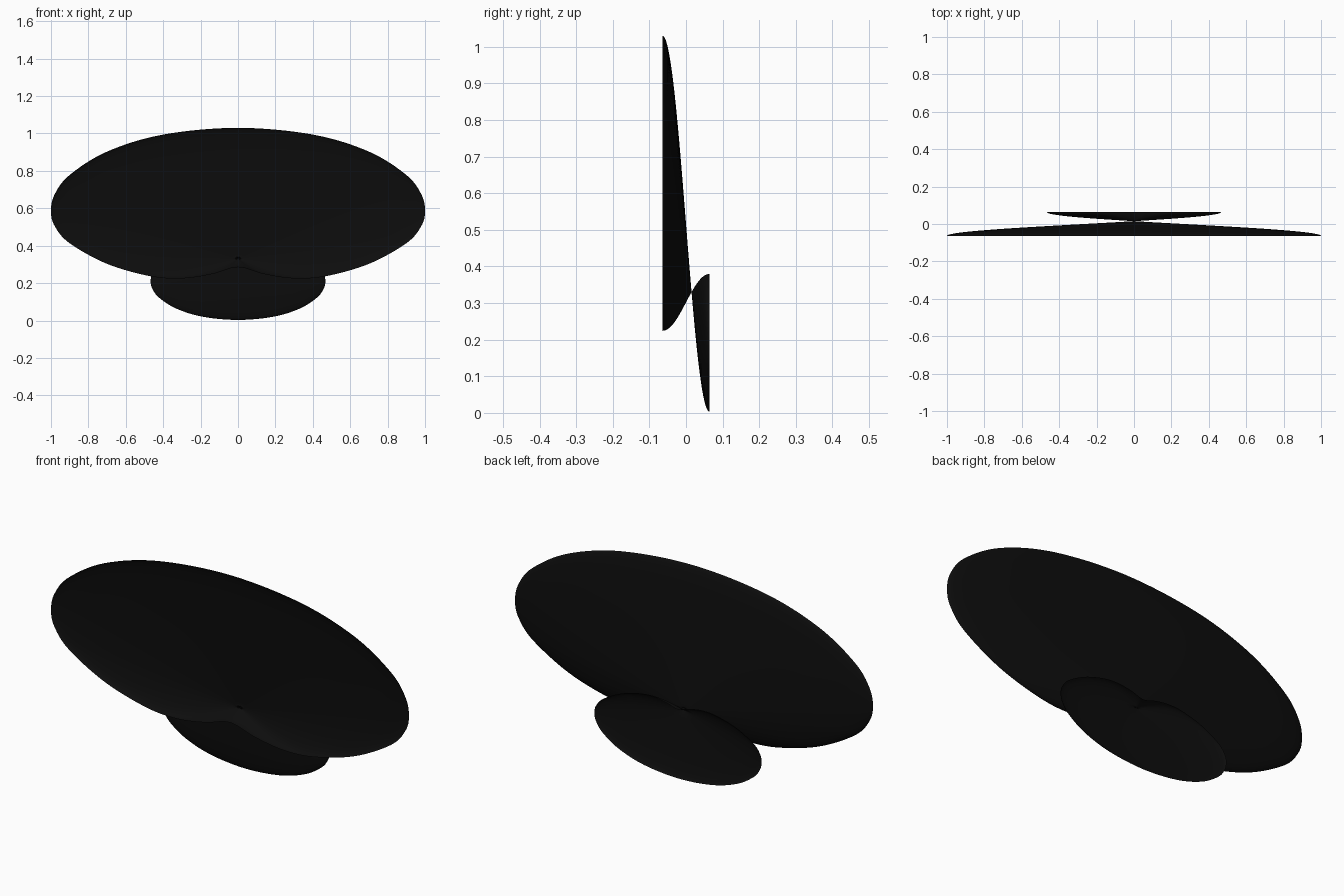
import bpy, bmesh, math
from mathutils import Vector

if "Cube" in bpy.data.objects:
    bpy.data.objects.remove(bpy.data.objects["Cube"])

PINCH_Z = 0.33      # height where the sheet narrows to a point
HALF_Y = 0.064      # half depth
RINGS, STEPS = 40, 8

# Right half of the rim outline (x, z relative to the pinch), dented at the bottom
half = [(0, .70), (.4, .664), (.7, .573), (.9, .448), (.98, .345), (1, .256),
        (.98, .175), (.9, .083), (.7, -.027), (.47, -.093), (.3, -.105),
        (.14, -.082), (0, -.045)]
ctrl = [Vector(p) for p in half] + [Vector((-x, z)) for x, z in half[-2:0:-1]]


def smooth_loop(pts, steps):
    """Closed Catmull-Rom curve through the points."""
    out, n = [], len(pts)
    for i in range(n):
        a, b, c, d = (pts[(i + k) % n] for k in (-1, 0, 1, 2))
        for s in range(steps):
            t = s / steps
            out.append(0.5 * (2 * b + (c - a) * t + (2 * a - 5 * b + 4 * c - d) * t * t
                              + (3 * b - a - 3 * c + d) * t ** 3))
    return out


rim = smooth_loop(ctrl, STEPS)

# Double flared dish: rim scaled by a cosine from large, through the pinch, to small inverted
bm = bmesh.new()
rings = []
for j in range(RINGS + 1):
    v = j / RINGS
    k = 0.2665 + 0.7335 * math.cos(math.pi * v)
    y = HALF_Y * (2 * v - 1)
    rings.append([bm.verts.new((p.x * k, y, PINCH_Z + p.y * k)) for p in rim])
n = len(rim)
for r0, r1 in zip(rings, rings[1:]):
    for i in range(n):
        bm.faces.new((r0[i], r0[(i + 1) % n], r1[(i + 1) % n], r1[i]))

mesh = bpy.data.meshes.new("double_dish")
bm.to_mesh(mesh)
bm.free()
for p in mesh.polygons:
    p.use_smooth = True
obj = bpy.data.objects.new("double_dish", mesh)
bpy.context.collection.objects.link(obj)

# Near-black finish
mat = bpy.data.materials.new("black")
mat.diffuse_color = (0.004, 0.004, 0.004, 1)
mat.use_nodes = True
mat.node_tree.nodes["Principled BSDF"].inputs["Base Color"].default_value = mat.diffuse_color
mesh.materials.append(mat)
